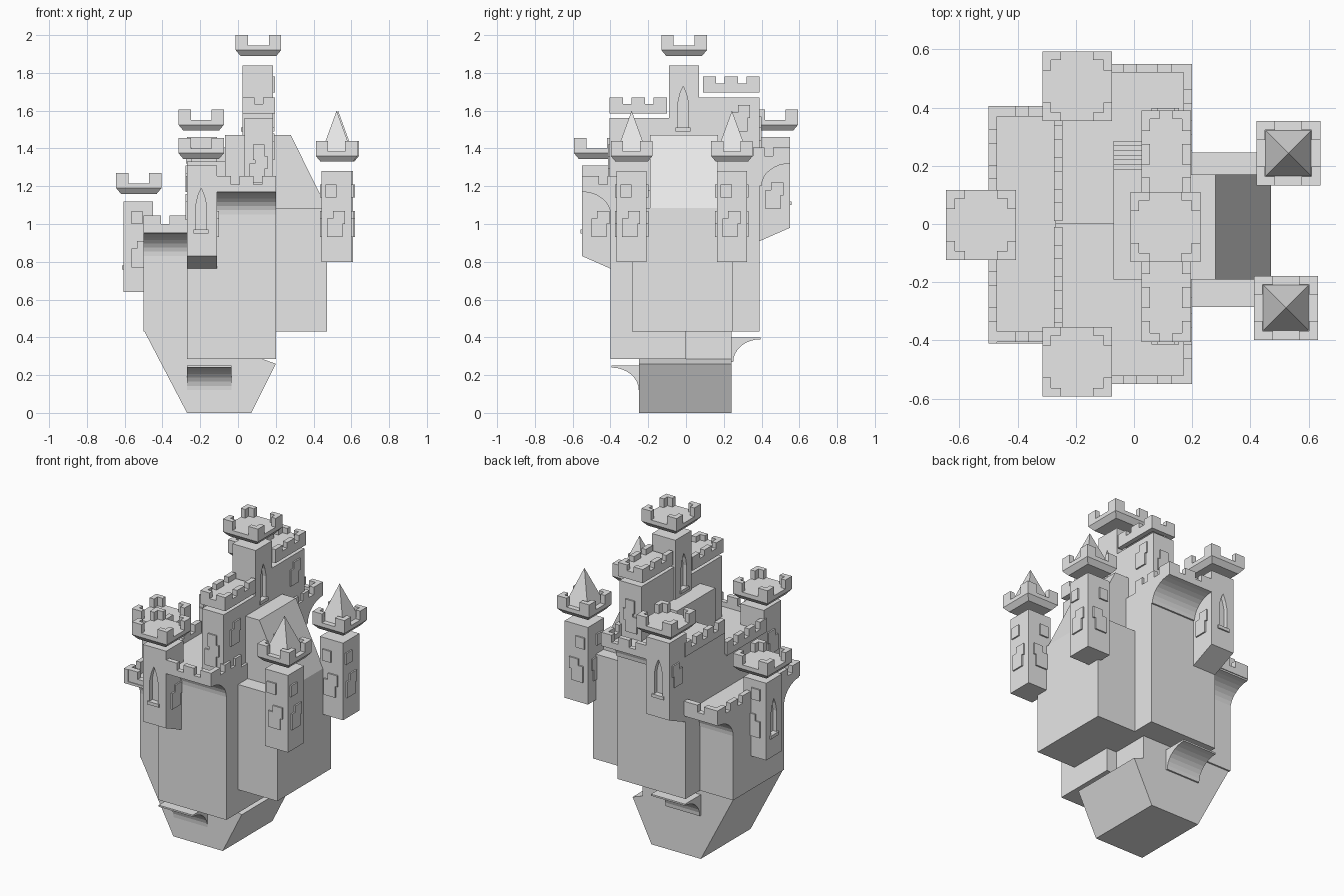
import bpy, bmesh, math
from mathutils import Vector

cube = bpy.data.objects.get("Cube")
if cube:
    bpy.data.objects.remove(cube)

stone = bpy.data.materials.new("grey_stone")
stone.use_nodes = True
GREY = (0.8, 0.8, 0.8, 1)
stone.diffuse_color = GREY
stone.node_tree.nodes["Principled BSDF"].inputs["Base Color"].default_value = GREY


def finish(name, bm):
    bmesh.ops.recalc_face_normals(bm, faces=bm.faces)
    mesh = bpy.data.meshes.new(name)
    bm.to_mesh(mesh)
    bm.free()
    mesh.materials.append(stone)
    ob = bpy.data.objects.new(name, mesh)
    bpy.context.collection.objects.link(ob)
    return ob


def add_box(bm, x0, x1, y0, y1, z0, z1):
    vs = bmesh.ops.create_cube(bm, size=1)["verts"]
    for v in vs:
        v.co = Vector((x1 if v.co.x > 0 else x0, y1 if v.co.y > 0 else y0, z1 if v.co.z > 0 else z0))
    return vs


def boxes(name, *dims):
    bm = bmesh.new()
    for d in dims:
        add_box(bm, *d)
    return finish(name, bm)


def prism(name, pts, axis, a, b):
    """Extrude an outline (x,z along y, or y,z along x) from a to b."""
    bm = bmesh.new()
    rings = []
    for d in (a, b):
        rings.append([bm.verts.new((d, u, z) if axis == "x" else (u, d, z)) for u, z in pts])
    n = len(pts)
    bm.faces.new(rings[0])
    bm.faces.new(rings[1])
    for i in range(n):
        j = (i + 1) % n
        bm.faces.new((rings[0][i], rings[0][j], rings[1][j], rings[1][i]))
    return finish(name, bm)


def corbel(name, x0, x1, wall, out, z0, z1):
    """Concave cove between a wall and an overhang."""
    arc = []
    for i in range(9):
        t = math.pi / 2 * i / 8
        arc.append((out + (wall - out) * math.cos(t), z0 + (z1 - z0 - 0.01) * math.sin(t)))
    inner = wall - math.copysign(0.02, out)
    prism(name, [(inner, z0)] + arc + [(out, z1), (inner, z1)], "x", x0, x1)


def parapet(name, x0, x1, y0, y1, z, n, gap=0.045):
    """Low wall with n merlons along its longer side."""
    along_x = (x1 - x0) > (y1 - y0)
    start, end = (x0, x1) if along_x else (y0, y1)
    w = (end - start - gap * (n - 1)) / n
    dims = [(x0, x1, y0, y1, z - 0.01, z + 0.03)]
    for i in range(n):
        s = start + i * (w + gap)
        e = s + w
        dims.append((s, e, y0, y1, z + 0.03, z + 0.075) if along_x else (x0, x1, s, e, z + 0.03, z + 0.075))
    boxes(name, *dims)


def crown(name, cx, cy, z, h=0.12):
    """Flared platform with corner merlons."""
    bm = bmesh.new()
    for v in add_box(bm, cx - h, cx + h, cy - h, cy + h, z, z + 0.03):
        if v.co.z < z + 0.01:
            v.co.x += math.copysign(0.025, cx - v.co.x)
            v.co.y += math.copysign(0.025, cy - v.co.y)
    add_box(bm, cx - h, cx + h, cy - h, cy + h, z + 0.03, z + 0.055)
    for sx in (-1, 1):
        for sy in (-1, 1):
            for lx, ly in ((0.065, 0.03), (0.03, 0.065)):
                xs = sorted((cx + sx * h, cx + sx * (h - lx)))
                ys = sorted((cy + sy * h, cy + sy * (h - ly)))
                add_box(bm, *xs, *ys, z + 0.055, z + 0.11)
    finish(name, bm)


def window(ob, axis, face, side, c, z):
    """Cut a pointed niche into a wall and add a sill."""
    w = 0.028
    pts = [(c - w, z), (c + w, z), (c + w, z + 0.13), (c + w * 0.6, z + 0.18), (c, z + 0.22),
           (c - w * 0.6, z + 0.18), (c - w, z + 0.13)]
    cutter = prism("window_cutter", pts, axis, face - side * 0.025, face + side * 0.05)
    cutter.hide_render = True
    mod = ob.modifiers.new("niche", "BOOLEAN")
    mod.operation = "DIFFERENCE"
    mod.solver = "EXACT"
    mod.object = cutter
    bpy.context.view_layer.objects.active = ob
    bpy.ops.object.modifier_apply(modifier=mod.name)
    bpy.data.objects.remove(cutter)
    plate(ob.name + "_sill", axis, face, side, c - 0.04, c + 0.04, z - 0.02, z)


def plate(name, axis, face, side, u0, u1, z0, z1):
    d = sorted((face - side * 0.005, face + side * 0.009))
    boxes(name, (*d, u0, u1, z0, z1) if axis == "x" else (u0, u1, *d, z0, z1))


def bricks(name, axis, face, side, u, z):
    """Two overlapping raised stones."""
    plate(name + "_large", axis, face, side, u - 0.04, u + 0.04, z, z + 0.1)
    plate(name + "_small", axis, face, side, u - 0.01, u + 0.055, z + 0.07, z + 0.14)


# Rock base and terrace
prism("rock_base", [(-0.27, 0), (0.07, 0), (0.2, 0.26), (0.13, 0.285), (0.13, 0.44), (-0.5, 0.44)], "y", -0.25, 0.24)
boxes("terrace", (-0.5, -0.25, -0.25, 0.25, 0.43, 0.96), (-0.5, -0.25, -0.41, 0.4, 0.955, 0.97))
parapet("terrace_parapet_side", -0.5, -0.47, -0.41, 0.4, 0.97, 7)

# Main block: lower front half, higher back half
boxes("front_block", (-0.27, 0.2, -0.4, 0, 0.285, 1.18))
boxes("back_block", (-0.27, 0.2, 0, 0.39, 0.43, 1.33))
for label, s, lift in (("front", -1, 0), ("back", 1, 0.15)):
    floor = 1.18 + lift
    corbel(label + "_base_corbel", -0.27, -0.035, s * 0.25, s * 0.395, 0.12 + lift, 0.25 + lift)
    corbel(label + "_terrace_corbel", -0.5, -0.27, s * 0.25, s * 0.4, 0.83, 0.96)
    corbel(label + "_wall_corbel", -0.11, 0.2, s * 0.4, s * 0.55, 1.05 + lift, floor)
    ys = sorted((s * 0.37, s * 0.405))
    parapet(label + "_terrace_parapet", -0.5, -0.27, *ys, 0.97, 2)
    ys = sorted((s * 0.52, s * 0.55))
    parapet(label + "_wall_parapet", -0.11, 0.2, *ys, floor, 3)
    ys = sorted((s * 0.25, s * 0.52))
    parapet(label + "_right_parapet", 0.17, 0.2, *ys, floor, 3)
    ys = sorted((s * 0.01, s * 0.4))
    parapet(label + "_left_parapet", -0.275, -0.245, *ys, floor, 4)

    # Corner tower with slanted foot
    z0 = 0.83 + lift
    tower = prism(label + "_tower", [(s * 0.55, z0), (s * 0.38, z0 - 0.075), (s * 0.38, 1.31 + lift), (s * 0.55, 1.31 + lift)],
                  "x", -0.27, -0.11)
    window(tower, "y", s * 0.55, s, -0.195, 0.97 + lift)
    bricks(label + "_tower_bricks", "x", -0.11, 1, s * 0.46, 0.93 + lift)
    bricks(label + "_tower_outer_bricks", "x", -0.27, -1, s * 0.47, 1.02 + lift)
    crown(label + "_tower_crown", -0.195, s * 0.473, 1.345 + lift)

# Side keep with sloping roof
boxes("side_keep", (0.15, 0.47, -0.285, 0.245, 0.43, 1.085))
prism("sloped_roof", [(-0.07, 1.1), (-0.07, 1.47), (0.28, 1.47), (0.47, 1.085), (0.2, 1.05)], "y", -0.19, 0.17)

# Stairs up to the keep roof
boxes("stairs", *[(-0.07, 0.04, 0.16, 0.285 - i * 0.016, 1.32, 1.35 + i * 0.02) for i in range(7)])

# High wings and central tower
for label, y0, y1, base, top in (("front", -0.405, -0.08, 1.17, 1.56), ("back", 0.06, 0.39, 1.32, 1.67)):
    boxes(label + "_wing", (0.035, 0.185, y0, y1, base, top))
    z = top + 0.05
    d0, d1 = (y0, -0.1) if label == "front" else (0.09, y1)
    boxes(label + "_wing_cap", (0.025, 0.195, d0, d1, z, z + 0.025))
    for side, x in (("left", 0.025), ("right", 0.165)):
        parapet(label + "_cap_" + side, x, x + 0.03, d0, d1, z - 0.015, 3)
    e = d0 if label == "front" else d1 - 0.03
    parapet(label + "_cap_end", 0.025, 0.195, e, e + 0.03, z - 0.015, 2)
    face, s = (y0, -1) if label == "front" else (y1, 1)
    bricks(label + "_wing_bricks", "y", face, s, 0.1, base + 0.05)
    plate(label + "_wing_stone", "y", face, s, 0.08, 0.14, base + 0.17, base + 0.25)
    bricks(label + "_wing_side_bricks", "x", 0.185, 1, (y0 + y1) / 2 + s * 0.06, base + 0.17)
central = boxes("central_tower", (0.025, 0.185, -0.09, 0.07, 1.3, 1.84))
window(central, "x", 0.185, 1, -0.015, 1.51)
window(central, "x", 0.025, -1, -0.015, 1.51)
crown("central_crown", 0.108, -0.01, 1.89)

# Left tower
left = boxes("left_tower", (-0.605, -0.45, -0.08, 0.075, 0.64, 1.12))
window(left, "x", -0.605, -1, 0, 0.78)
for s, y in ((-1, -0.08), (1, 0.075)):
    bricks("left_tower_bricks", "y", y, s, -0.525, 0.77)
    plate("left_tower_stone", "y", y, s, -0.565, -0.505, 1.0, 1.07)
crown("left_tower_crown", -0.525, -0.003, 1.16)

# Right towers with spires
for label, x, y in (("front", 0.522, -0.288), ("back", 0.53, 0.243)):
    h = 0.08
    boxes(label + "_spire_tower", (x - h, x + h, y - h, y + h, 0.8, 1.28))
    for axis, c, u in (("x", x, y), ("y", y, x)):
        for s in (-1, 1):
            bricks(label + "_spire_tower_bricks", axis, c + s * h, s, u - 0.01, 0.93)
            plate(label + "_spire_tower_stone", axis, c + s * h, s, u - 0.06, u, 1.14, 1.21)
    crown(label + "_spire_crown", x, y, 1.33, 0.11)
    bm = bmesh.new()
    verts = add_box(bm, x - h, x + h, y - h, y + h, 1.38, 1.6)
    tip = [v for v in verts if v.co.z > 1.5]
    bmesh.ops.pointmerge(bm, verts=tip, merge_co=(x, y, 1.6))
    finish(label + "_spire", bm)
